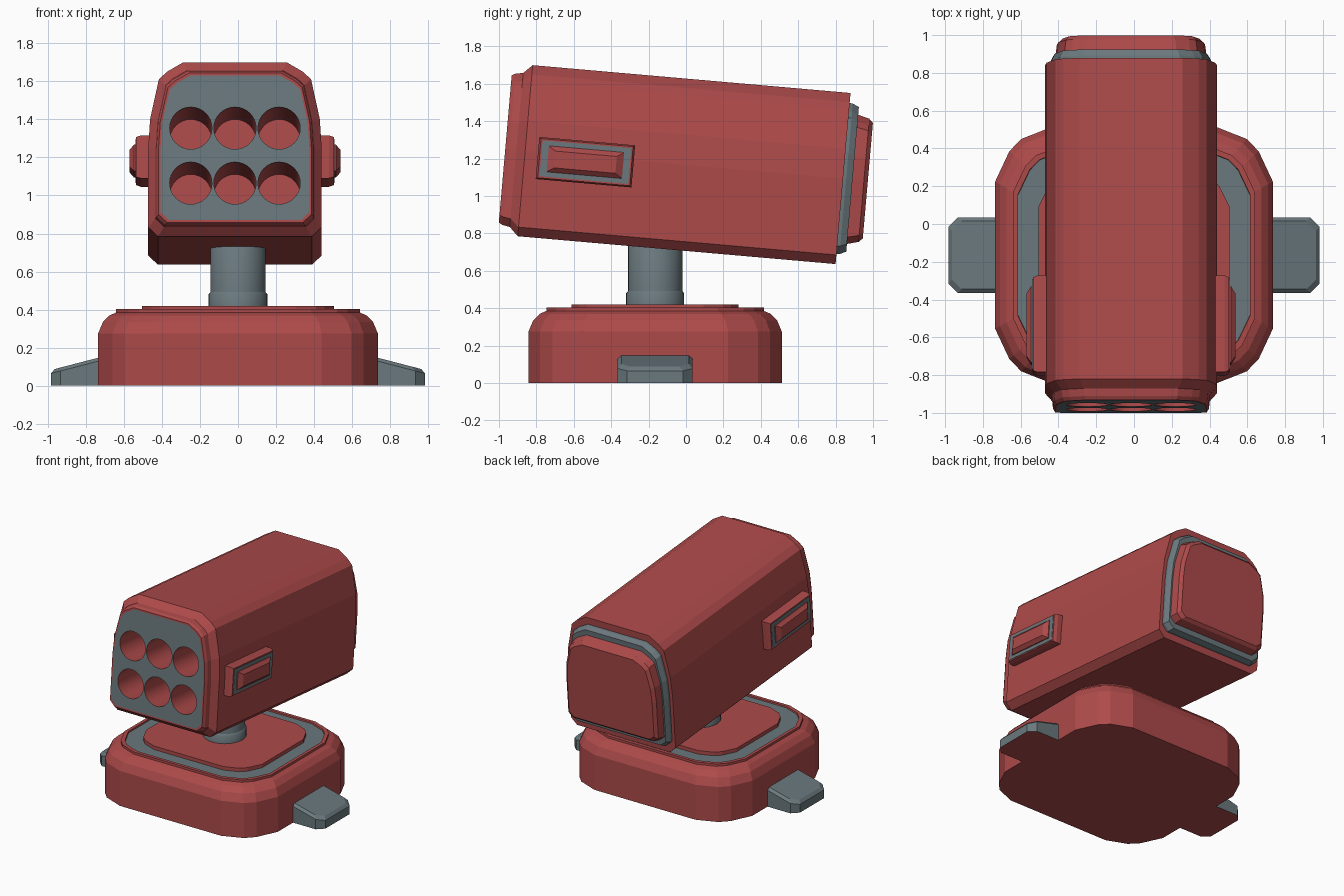
import bpy, bmesh, math
from mathutils import Matrix, Vector

if "Cube" in bpy.data.objects:
    bpy.data.objects.remove(bpy.data.objects["Cube"])


def material(name, rgb):
    m = bpy.data.materials.new(name)
    m.diffuse_color = (*rgb, 1)
    m.use_nodes = True
    m.node_tree.nodes["Principled BSDF"].inputs["Base Color"].default_value = m.diffuse_color
    return m


RED = material("brick red", (0.42, 0.068, 0.068))
GREY = material("slate grey", (0.144, 0.188, 0.205))

# Local frame of the tilted launcher: x across, y along its length, z up
TILT = Matrix.Translation((-0.016, -0.01, 1.1675)) @ Matrix.Rotation(math.radians(-5), 4, 'X')
BASE = Matrix.Translation((0, -0.165, 0))


def finish(bm, name, mats, mat=Matrix()):
    bm.transform(mat)
    me = bpy.data.meshes.new(name)
    bm.to_mesh(me)
    bm.free()
    for m in mats:
        me.materials.append(m)
    ob = bpy.data.objects.new(name, me)
    bpy.context.scene.collection.objects.link(ob)
    return ob


def loft(name, rings, mats, mat=Matrix(), cap_start=True, cap_end=True,
         index=None, smooth=False, inward=False):
    """Skin a list of equal-length rings; index(i) gives each band's material."""
    bm = bmesh.new()
    vs = [[bm.verts.new(p) for p in r] for r in rings]
    n = len(rings[0])
    for i in range(len(vs) - 1):
        for j in range(n):
            k = (j + 1) % n
            f = bm.faces.new((vs[i][j], vs[i][k], vs[i + 1][k], vs[i + 1][j]))
            f.smooth = smooth
            f.material_index = index(i) if index else 0
    if cap_start:
        f = bm.faces.new(vs[0])
        f.material_index = index(-1) if index else 0
    if cap_end:
        f = bm.faces.new(vs[-1])
        f.material_index = index(len(vs) - 1) if index else 0
    bmesh.ops.recalc_face_normals(bm, faces=bm.faces)
    if inward:
        bmesh.ops.reverse_faces(bm, faces=bm.faces)
    return finish(bm, name, mats, mat)


def four_way(quarter):
    """Mirror a quarter outline (from +x side to +y side) to a full loop."""
    half = quarter + [(-x, y) for x, y in reversed(quarter)]
    return half + [(-x, -y) for x, y in half]


def circle(cx, cy, r, n=32):
    return [(cx + r * math.cos(2 * math.pi * i / n), cy + r * math.sin(2 * math.pi * i / n))
            for i in range(n)]


# ---- Base housing with recessed grey ring
OUT = four_way([(0.735, 0.39), (0.66, 0.55), (0.597, 0.615), (0.44, 0.677)])


def base_ring(z, d):
    return [(x * (1 - d / 0.735), y * (1 - d / 0.677), z) for x, y in OUT]


steps = [(0, 0), (0.275, 0), (0.335, 0.025), (0.37, 0.06), (0.385, 0.095),
         (0.403, 0.095), (0.403, 0.12), (0.392, 0.122)]
loft("base_housing", [base_ring(z, d) for z, d in steps], [RED, GREY], BASE,
     index=lambda i: 1 if i == len(steps) - 1 else 0)
loft("base_top_plate", [base_ring(0.385, 0.23), base_ring(0.42, 0.23)], [RED], BASE)

# ---- Side feet: sloped, chamfered, with red undersides
for side, label in ((1, "right"), (-1, "left")):
    def foot_ring(d, z):
        o, w = 0.983 - d, 0.2 - d
        pts = [(0.6, -w), (o - 0.05, -w), (o, -w + 0.05), (o, w - 0.05), (o - 0.05, w), (0.6, w)]
        return [(side * x, y, z(x)) for x, y in pts]

    top = lambda x: 0.147 - 0.26 * (x - 0.735)
    loft("foot_" + label,
         [foot_ring(0, lambda x: 0), foot_ring(0, lambda x: top(x) - 0.018), foot_ring(0.02, top)],
         [GREY, RED], BASE, index=lambda i: 1 if i == -1 else 0)

# ---- Swivel post and collar
for name, r, z0, z1 in (("swivel_post", 0.145, 0.40, 0.75), ("swivel_collar", 0.155, 0.40, 0.48)):
    loft(name, [[(x, y, z0) for x, y in circle(0, 0, r)], [(x, y, z1) for x, y in circle(0, 0, r)],
                [(x * 0.935, y * 0.935, z1 + 0.012) for x, y in circle(0, 0, r)]],
         [GREY], BASE, smooth=True)

# ---- Launcher body: rounded top, chamfered bottom
half = [(0.405, -0.459), (0.456, -0.41), (0.456, 0.0), (0.446, 0.16), (0.40, 0.37),
        (0.357, 0.41), (0.273, 0.459)]
SECTION = half + [(-x, z) for x, z in reversed(half)]


def sec(s, kx, kz):
    return [(x * kx, s, z * kz) for x, z in SECTION]


loft("launcher_body", [sec(-0.96, 0.857, 0.832), sec(-0.96, 0.88, 0.86), sec(-0.94, 0.905, 0.885),
                       sec(-0.90, 0.915, 0.90), sec(-0.853, 1, 1), sec(0.853, 1, 1)],
     [RED], TILT, cap_start=False)
loft("rear_gasket", [sec(0.84, 0.945, 0.885), sec(0.87, 0.94, 0.88), sec(0.904, 0.90, 0.845)],
     [GREY], TILT)
loft("rear_cap", [sec(0.895, 0.88, 0.76), sec(0.965, 0.86, 0.72), sec(0.986, 0.81, 0.675)],
     [RED], TILT)

# ---- Front panel pierced by six tube mouths, and the tubes behind it
holes = [(x, z) for z in (0.103, -0.187) for x in (-0.232, 0, 0.232)]
bm = bmesh.new()
loops = [[(x, z) for x, _, z in sec(0, 0.857, 0.832)]] + [circle(x, z, 0.111) for x, z in holes]
for lp in loops:
    v = [bm.verts.new((x, -0.96, z)) for x, z in lp]
    for i in range(len(v)):
        bm.edges.new((v[i - 1], v[i]))
bmesh.ops.triangle_fill(bm, edges=bm.edges[:], use_beauty=True, normal=(0, -1, 0))
bm.normal_update()
bmesh.ops.reverse_faces(bm, faces=[f for f in bm.faces if f.normal.y > 0])
finish(bm, "front_panel", [GREY], TILT)
for i, (x, z) in enumerate(holes):
    loft("launch_tube_%d" % (i + 1),
         [[(a, s, b) for a, b in circle(x, z, 0.111)] for s in (-0.96, -0.22)],
         [RED], TILT, cap_start=False, smooth=True, inward=True)

# ---- Side sight housings: frame, grey plate and tapered block
for side, label in ((1, "right"), (-1, "left")):
    def rect(x, ly, lz):
        return [(side * x, -0.527 + a * ly, -0.033 + b * lz)
                for a, b in ((-1, -1), (1, -1), (1, 1), (-1, 1))]

    loft("side_frame_" + label, [rect(0.43, 0.257, 0.113), rect(0.495, 0.257, 0.113),
                                 rect(0.52, 0.247, 0.105)], [RED], TILT)
    loft("side_plate_" + label, [rect(0.515, 0.238, 0.096), rect(0.523, 0.238, 0.096)], [GREY], TILT)
    loft("side_block_" + label, [rect(0.515, 0.202, 0.07), rect(0.53, 0.202, 0.07),
                                 rect(0.554, 0.165, 0.045)], [RED], TILT)
